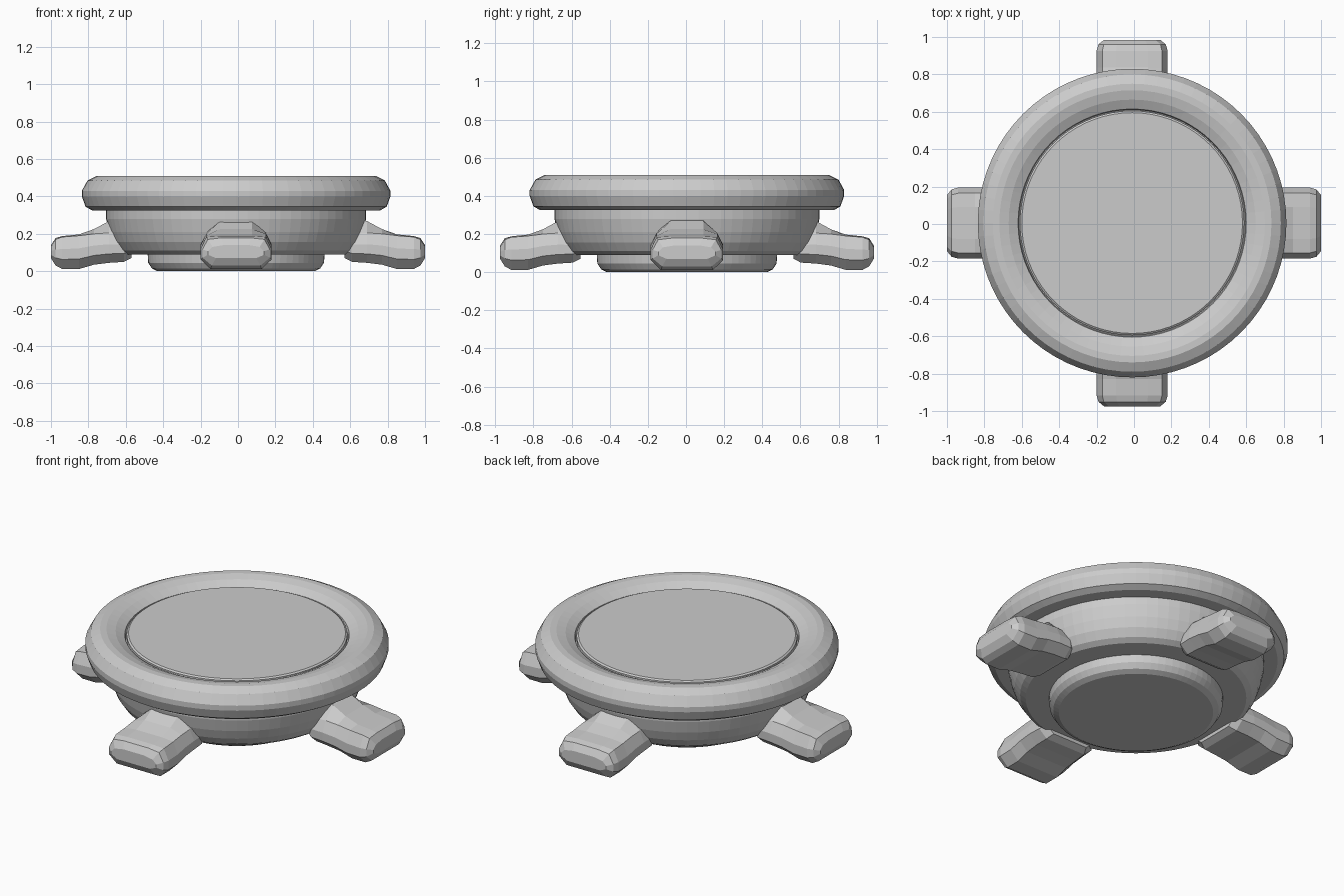
import bpy, bmesh, math

if "Cube" in bpy.data.objects:
    bpy.data.objects.remove(bpy.data.objects["Cube"])

CX, CY = -0.01, 0.005   # the round body sits slightly off centre
SIDES = 72


def make_object(name, bm):
    bmesh.ops.recalc_face_normals(bm, faces=bm.faces)
    mesh = bpy.data.meshes.new(name)
    bm.to_mesh(mesh)
    bm.free()
    obj = bpy.data.objects.new(name, mesh)
    bpy.context.collection.objects.link(obj)
    return obj


def bridge(bm, rings):
    # Join successive rings of vertices with quads
    for a, b in zip(rings, rings[1:]):
        n = len(a)
        for i in range(n):
            j = (i + 1) % n
            bm.faces.new((a[i], a[j], b[j], b[i]))


def lathe(name, profile):
    # Turn a (radius, z) profile and cap its two ends
    bm = bmesh.new()
    rings = []
    for r, z in profile:
        rings.append([bm.verts.new((CX + r * math.cos(math.tau * i / SIDES),
                                    CY + r * math.sin(math.tau * i / SIDES), z))
                      for i in range(SIDES)])
    bridge(bm, rings)
    bm.faces.new(rings[0])
    bm.faces.new(rings[-1])
    return make_object(name, bm)


def foot(name, angle, reach):
    # Loft along the radius: distance, half width, bottom, shoulder, crown
    stations = [
        (0.57, 0.16, 0.07, 0.20, 0.29),
        (0.61, 0.185, 0.05, 0.20, 0.285),
        (0.69, 0.19, 0.045, 0.205, 0.268),
        (0.77, 0.19, 0.035, 0.20, 0.225),
        (0.85, 0.19, 0.012, 0.19, 0.197),
        (0.94, 0.19, 0.012, 0.183, 0.188),
        (0.975, 0.18, 0.03, 0.17, 0.178),
        (1.00, 0.15, 0.07, 0.13, 0.14),
    ]
    c, s = math.cos(angle), math.sin(angle)
    ox, oy = (0, 0.005) if abs(c) > 0.5 else (CX, 0.005)
    bm = bmesh.new()
    rings = []
    for r, w, zb, zt, zc in stations:
        h = zt - zb
        half = [(0.72 * w, zb), (w, zb + 0.3 * h), (w, zb + 0.62 * h),
                (0.84 * w, zt), (0.45 * w, zc)]
        section = half + [(-u, z) for u, z in reversed(half)]
        d = r * reach
        rings.append([bm.verts.new((ox + d * c - u * s, oy + d * s + u * c, z))
                      for u, z in section])
    bridge(bm, rings)
    bm.faces.new(rings[0])
    bm.faces.new(rings[-1])
    return make_object(name, bm)


# Low round pad under the body
lathe("base_pad", [(0.42, 0.0), (0.45, 0.015), (0.47, 0.045), (0.475, 0.12)])

# Bowl-shaped body
lathe("bowl", [(0.60, 0.09), (0.63, 0.11), (0.66, 0.155), (0.68, 0.21),
               (0.695, 0.28), (0.695, 0.35)])

# Rounded rim dipping inward to the top panel
lathe("rim", [(0.60, 0.325), (0.77, 0.325), (0.805, 0.345), (0.825, 0.40),
              (0.825, 0.43), (0.795, 0.485), (0.745, 0.51), (0.71, 0.51),
              (0.66, 0.497), (0.61, 0.472), (0.605, 0.45)])

# Flat round top panel
lathe("top_panel", [(0.60, 0.40), (0.60, 0.475), (0.59, 0.482)])

# Four feet
for label, angle, reach in (("right", 0, 1.0), ("back", 90, 0.98),
                            ("left", 180, 1.0), ("front", 270, 0.98)):
    foot(label + "_foot", math.radians(angle), reach)
